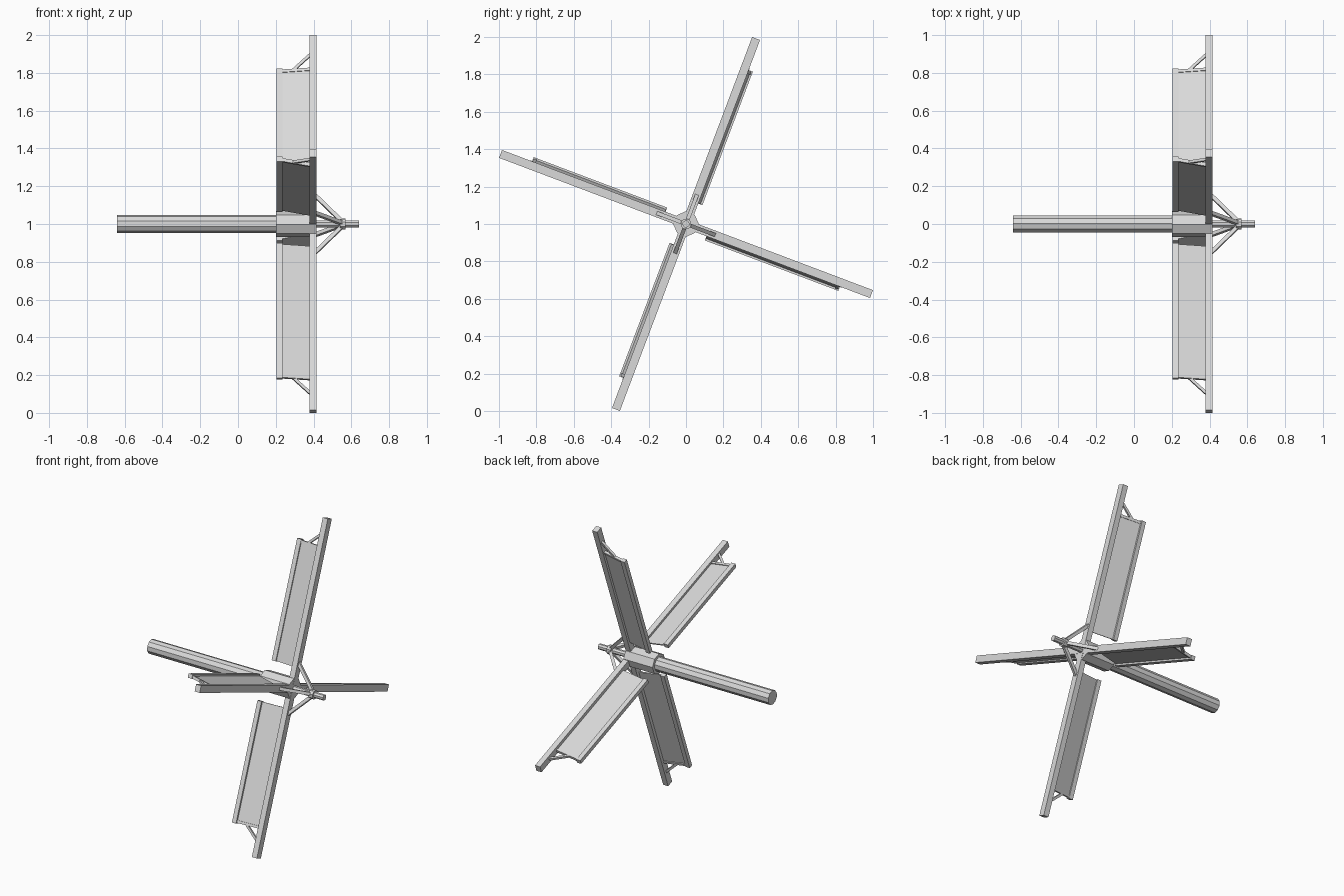
import bpy, bmesh, math
from mathutils import Matrix, Vector

cube = bpy.data.objects.get("Cube")
if cube:
    bpy.data.objects.remove(cube, do_unlink=True)

grey = bpy.data.materials.new("light_grey")
grey.use_nodes = True
colour = (0.7, 0.7, 0.7, 1)
grey.diffuse_color = colour
grey.node_tree.nodes["Principled BSDF"].inputs["Base Color"].default_value = colour

HUB = Matrix.Translation((0, 0, 1))
TILT = math.radians(-20.7)


def finish(name, bm, matrix):
    mesh = bpy.data.meshes.new(name)
    bm.to_mesh(mesh)
    bm.free()
    mesh.materials.append(grey)
    obj = bpy.data.objects.new(name, mesh)
    obj.matrix_world = matrix
    bpy.context.collection.objects.link(obj)


def beam(name, start, end, size_x, size_y, matrix):
    """Box section running from start to end, square to the y axis."""
    a, b = Vector(start), Vector(end)
    z = (b - a).normalized()
    x = Vector((0, 1, 0)).cross(z).normalized()
    y = z.cross(x)
    turn = Matrix((x, y, z)).transposed().to_4x4()
    bm = bmesh.new()
    bmesh.ops.create_cube(bm, size=1, matrix=Matrix.Translation((a + b) / 2) @ turn
                          @ Matrix.Diagonal((size_x, size_y, (b - a).length, 1)))
    finish(name, bm, matrix)


def rod(name, x0, x1, radius, sides, turn):
    """Faceted cylinder along the rotor axis."""
    bm = bmesh.new()
    bmesh.ops.create_cone(bm, cap_ends=True, segments=sides, radius1=radius,
                          radius2=radius, depth=x1 - x0,
                          matrix=Matrix.Translation(((x0 + x1) / 2, 0, 0))
                          @ Matrix.Rotation(turn, 4, 'X')
                          @ Matrix.Rotation(math.pi / 2, 4, 'Y'))
    finish(name, bm, HUB)


# Shaft, hub and nose spindle
rod("shaft", -0.64, 0.21, 0.047, 10, TILT)
rod("hub", 0.2, 0.415, 0.068, 8, TILT + math.pi / 8)
rod("spindle", 0.41, 0.64, 0.019, 8, TILT)
rod("spindle_collar", 0.54, 0.57, 0.03, 8, TILT)

# Four sails: local z runs out along the arm, local y is the pitched side
for i in range(4):
    m = HUB @ Matrix.Rotation(TILT + i * math.pi / 2, 4, 'X')
    n = f"_{i + 1}"
    beam("arm" + n, (0.398, 0, 0), (0.398, 0, 1.06), 0.037, 0.045, m)
    beam("sail_rail" + n, (0.22, 0.033, 0.125), (0.22, 0.033, 0.888), 0.03, 0.027, m)
    beam("sail_batten" + n, (0.22, 0.033, 0.875), (0.398, 0, 0.875), 0.016, 0.018, m)
    beam("sail_tip_brace" + n, (0.295, 0.018, 0.88), (0.395, 0, 0.97), 0.015, 0.015, m)
    beam("nose_brace" + n, (0.4, 0, 0.17), (0.55, 0, 0.015), 0.02, 0.02, m)

    # Thin pitched board between the arm and the rail
    pitch = math.atan2(-0.033, 0.17)
    bm = bmesh.new()
    bmesh.ops.create_cube(bm, size=1, matrix=Matrix.Translation((0.307, 0.017, 0.5))
                          @ Matrix.Rotation(pitch, 4, 'Z')
                          @ Matrix.Diagonal((0.165, 0.008, 0.745, 1)))
    finish("sail_board" + n, bm, m)
